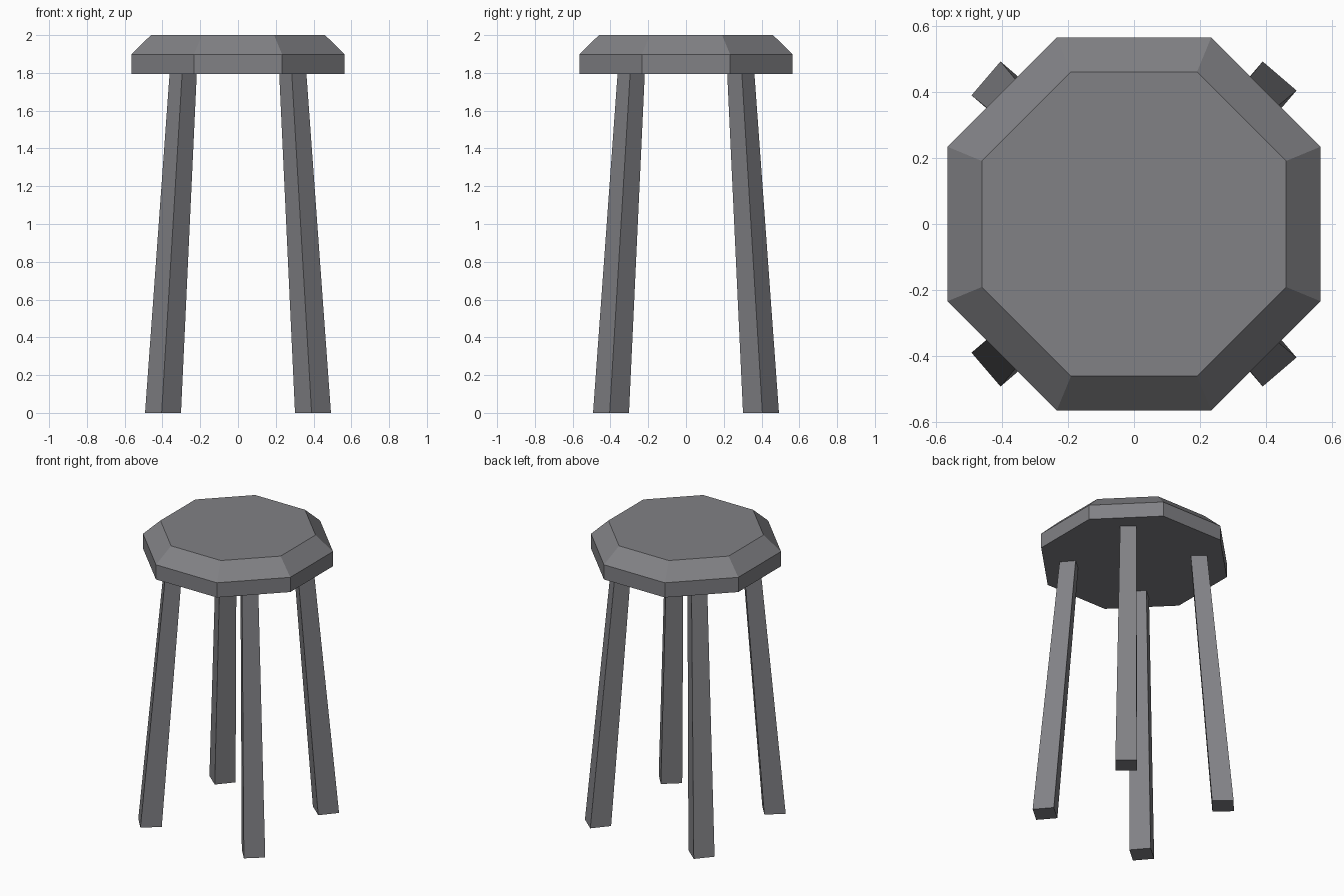
import bpy, bmesh, math

if "Cube" in bpy.data.objects:
    bpy.data.objects.remove(bpy.data.objects["Cube"])

mat = bpy.data.materials.new("slate grey")
mat.diffuse_color = (0.22, 0.22, 0.235, 1)
mat.use_nodes = True
mat.node_tree.nodes["Principled BSDF"].inputs["Base Color"].default_value = mat.diffuse_color


def loft(name, rings):
    """Closed solid through a stack of equal-length point rings, bottom to top."""
    bm = bmesh.new()
    loops = [[bm.verts.new(p) for p in ring] for ring in rings]
    n = len(loops[0])
    for a, b in zip(loops, loops[1:]):
        for i in range(n):
            j = (i + 1) % n
            bm.faces.new((a[i], a[j], b[j], b[i]))
    bm.faces.new(loops[0][::-1])
    bm.faces.new(loops[-1])
    bmesh.ops.recalc_face_normals(bm, faces=bm.faces)
    me = bpy.data.meshes.new(name)
    bm.to_mesh(me)
    bm.free()
    me.materials.append(mat)
    ob = bpy.data.objects.new(name, me)
    bpy.context.collection.objects.link(ob)
    return ob


def polygon(n, apothem, z, cx=0, cy=0, turn=0):
    """Regular polygon whose first side faces the turn direction."""
    r = apothem / math.cos(math.pi / n)
    return [(cx + r * math.cos(turn + (2 * i + 1) * math.pi / n),
             cy + r * math.sin(turn + (2 * i + 1) * math.pi / n), z)
            for i in range(n)]


# Octagonal seat with chamfered upper rim
loft("seat", [polygon(8, 0.565, 1.795), polygon(8, 0.565, 1.897),
              polygon(8, 0.461, 2.0)])

# Four splayed, tapered square legs
for sx, side, deg in ((1, "right", 49.4), (-1, "left", 139.4)):
    for sy, end in ((-1, "front"), (1, "back")):
        turn = math.radians(deg * sy)
        loft(f"{end}_{side}_leg",
             [polygon(4, 0.0675, 0.0, sx * 0.397, sy * 0.397, turn),
              polygon(4, 0.051, 1.80, sx * 0.29, sy * 0.29, turn)])
